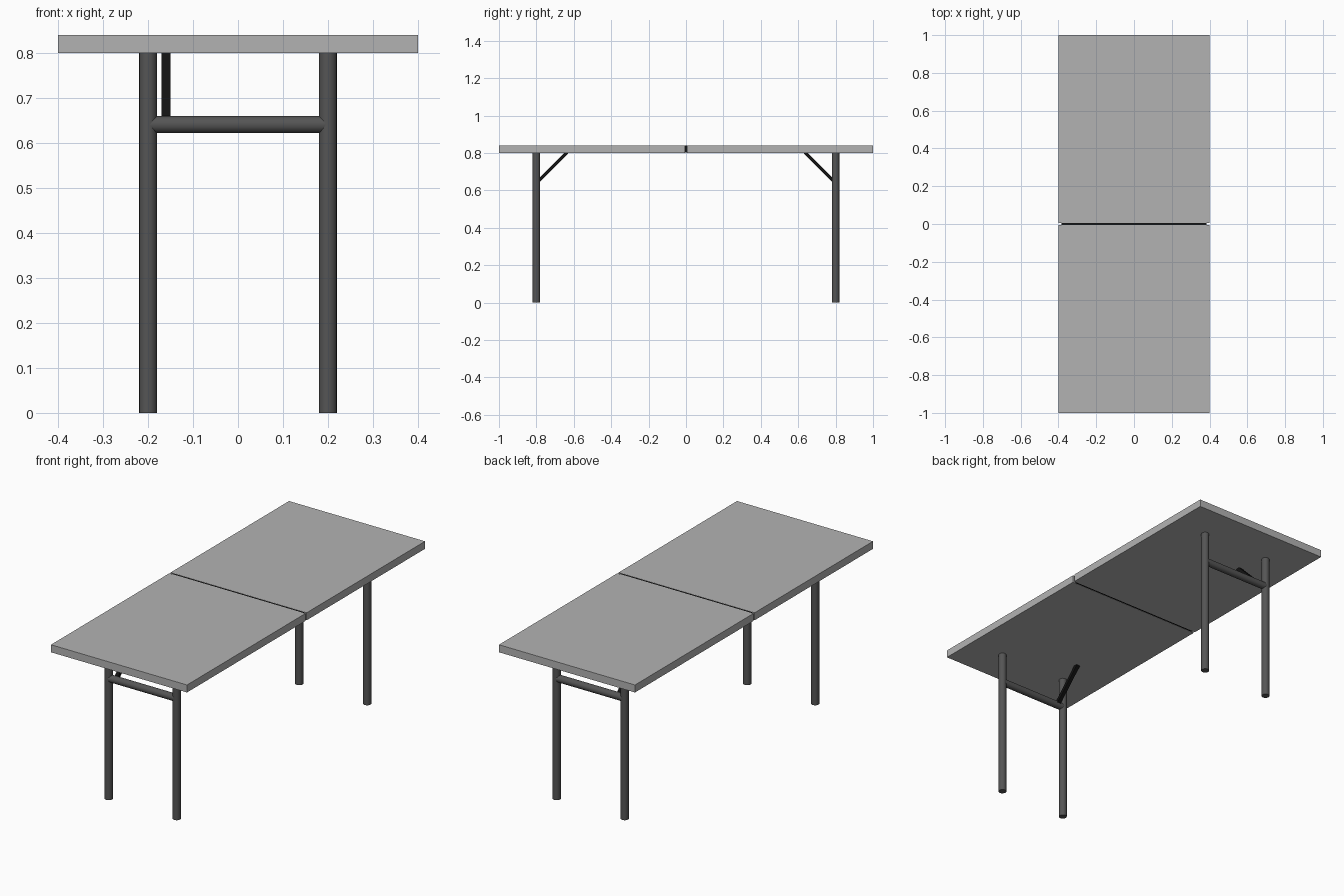
import bpy, math
from mathutils import Vector

if "Cube" in bpy.data.objects:
    bpy.data.objects.remove(bpy.data.objects["Cube"])


def material(name, v):
    m = bpy.data.materials.new(name)
    m.diffuse_color = (v, v, v, 1)
    m.use_nodes = True
    m.node_tree.nodes["Principled BSDF"].inputs["Base Color"].default_value = m.diffuse_color
    return m


TOP = material("light_grey", 0.45)
STEEL = material("dark_grey", 0.09)
BLACK = material("black", 0.006)


def finish(name, mat):
    ob = bpy.context.object
    ob.name = name
    ob.data.materials.append(mat)
    return ob


def box(name, loc, size, mat, rot_x=0.0):
    bpy.ops.mesh.primitive_cube_add(size=1, location=loc)
    ob = finish(name, mat)
    ob.scale = size
    bpy.ops.object.transform_apply(location=False, rotation=False, scale=True)
    ob.rotation_euler.x = rot_x
    return ob


def tube(name, a, b, r, mat):
    a, b = Vector(a), Vector(b)
    bpy.ops.mesh.primitive_cylinder_add(
        vertices=16, radius=r, depth=(b - a).length, location=(a + b) / 2,
        rotation=(b - a).to_track_quat('Z', 'Y').to_euler())
    ob = finish(name, mat)
    bpy.ops.object.shade_smooth_by_angle(angle=math.radians(40))
    return ob


for end, s in (("front", -1), ("back", 1)):
    # half of the folding top
    box(f"{end}_top_panel", (0, s * 0.5025, 0.82), (0.8, 0.995, 0.04), TOP)
    # pair of legs with a crossbar
    for side, x in (("left", -0.2), ("right", 0.2)):
        tube(f"{end}_{side}_leg", (x, s * 0.8, 0), (x, s * 0.8, 0.8), 0.02, STEEL)
    tube(f"{end}_crossbar", (-0.2, s * 0.8, 0.641), (0.2, s * 0.8, 0.641), 0.0192, STEEL)
    # diagonal folding brace from crossbar to top
    box(f"{end}_brace", (-0.16, s * 0.713, 0.725), (0.02, 0.018, 0.22), BLACK,
        rot_x=s * math.radians(45))

# centre hinge strip in the gap between the panels
box("centre_hinge", (0, 0, 0.82), (0.77, 0.01, 0.038), BLACK)
